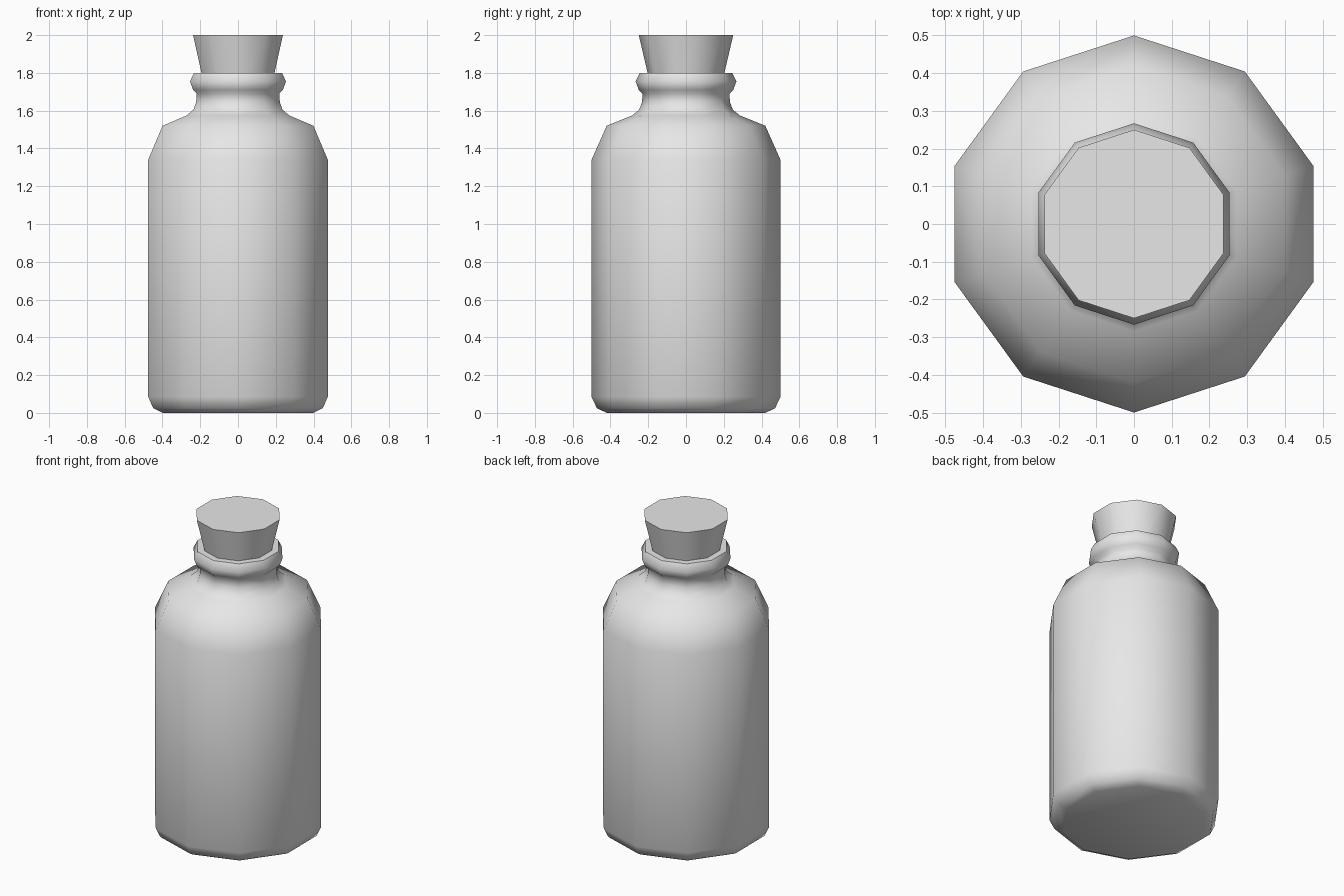
import bpy
import bmesh
from math import cos, sin, pi, radians

SIDES = 10

cube = bpy.data.objects.get("Cube")
if cube:
    bpy.data.objects.remove(cube, do_unlink=True)

# One plain colour for the whole model
grey = bpy.data.materials.new("light_grey")
grey.use_nodes = True
colour = (0.8, 0.8, 0.8, 1)
grey.diffuse_color = colour
grey.node_tree.nodes["Principled BSDF"].inputs["Base Color"].default_value = colour


def lathe(name, profile, smooth_angle):
    """Turn a (radius, height) profile into a closed ten-sided solid."""
    bm = bmesh.new()
    rings = []
    for r, z in profile:
        angles = [pi / 2 + 2 * pi * i / SIDES for i in range(SIDES)]
        rings.append([bm.verts.new((r * cos(a), r * sin(a), z)) for a in angles])
    for low, high in zip(rings, rings[1:]):
        for i in range(SIDES):
            j = (i + 1) % SIDES
            bm.faces.new((low[i], low[j], high[j], high[i]))
    bm.faces.new(rings[0][::-1])
    bm.faces.new(rings[-1])
    mesh = bpy.data.meshes.new(name)
    bm.to_mesh(mesh)
    bm.free()
    mesh.materials.append(grey)
    obj = bpy.data.objects.new(name, mesh)
    bpy.context.collection.objects.link(obj)
    bpy.ops.object.select_all(action="DESELECT")
    obj.select_set(True)
    bpy.context.view_layer.objects.active = obj
    bpy.ops.object.shade_smooth_by_angle(angle=radians(smooth_angle))
    return obj


# Bottle: rounded base, straight wall, shoulder, neck and rolled lip
lathe("bottle", [
    (0.42, 0.0), (0.472, 0.025), (0.5, 0.085),
    (0.5, 1.34), (0.42, 1.52),
    (0.285, 1.575), (0.248, 1.605), (0.233, 1.645), (0.23, 1.69),
    (0.25, 1.71), (0.267, 1.755), (0.245, 1.8), (0.2, 1.8),
], 65)

# Tapered stopper seated in the neck
lathe("stopper", [(0.18, 1.7), (0.25, 2.0)], 45)
